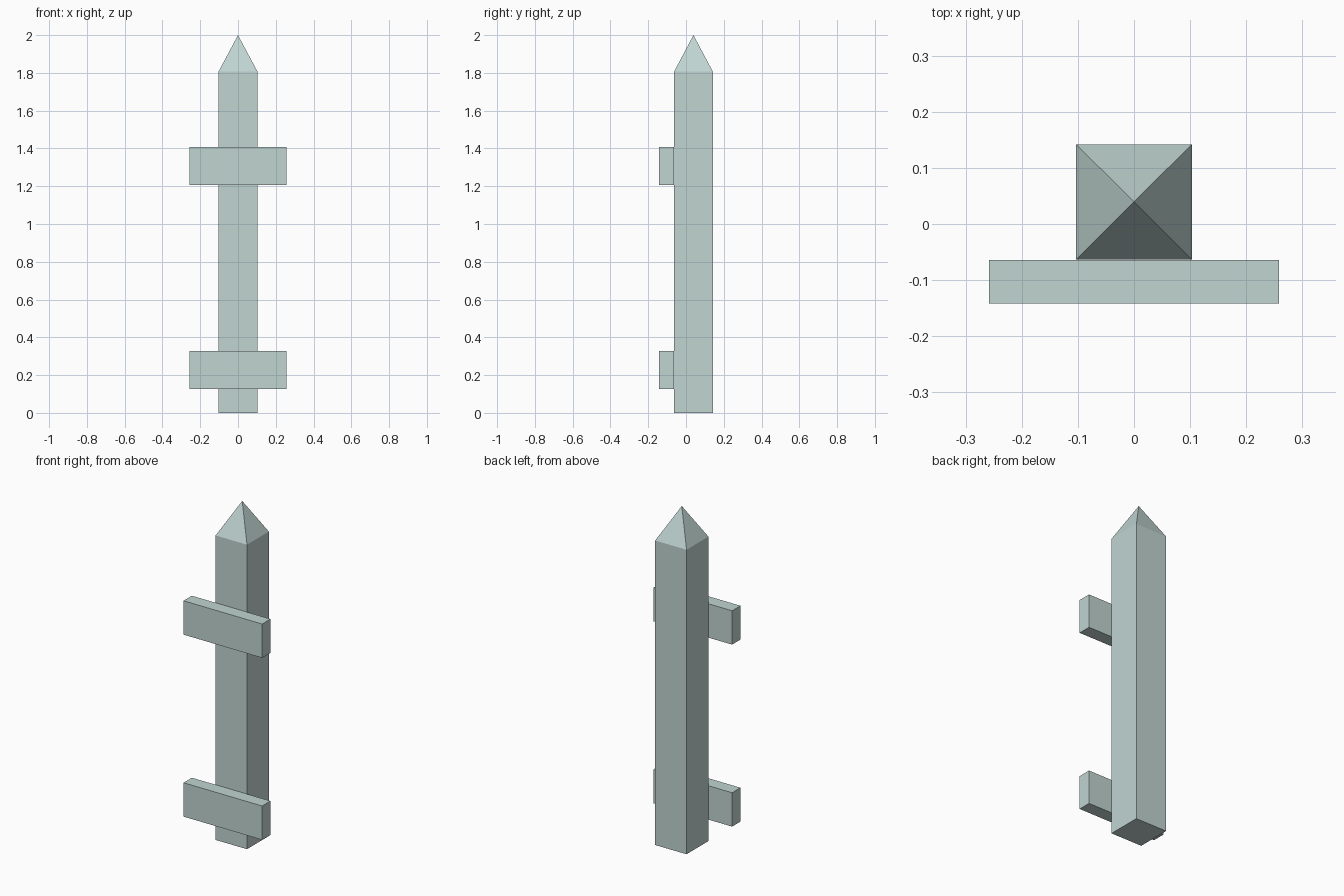
import bpy
import bmesh

if "Cube" in bpy.data.objects:
    bpy.data.objects.remove(bpy.data.objects["Cube"])

wood = bpy.data.materials.new("pale grey green")
wood.diffuse_color = (0.53, 0.66, 0.64, 1.0)
wood.use_nodes = True
wood.node_tree.nodes["Principled BSDF"].inputs["Base Color"].default_value = wood.diffuse_color


def box(name, x, y, z):
    """Flat-faced box from (min, max) ranges; returns the object."""
    bm = bmesh.new()
    bmesh.ops.create_cube(bm, size=1)
    for v in bm.verts:
        for i, (lo, hi) in enumerate((x, y, z)):
            v.co[i] = hi if v.co[i] > 0 else lo
    mesh = bpy.data.meshes.new(name)
    bm.to_mesh(mesh)
    bm.free()
    mesh.materials.append(wood)
    obj = bpy.data.objects.new(name, mesh)
    bpy.context.collection.objects.link(obj)
    return obj


# Square post, its top face poked up into a pyramid point
post = box("post", (-0.103, 0.103), (-0.063, 0.142), (0, 1.807))
bm = bmesh.new()
bm.from_mesh(post.data)
top = [f for f in bm.faces if f.calc_center_median().z > 1.8]
tip = bmesh.ops.poke(bm, faces=top)["verts"][0]
tip.co.z = 2.0
bm.normal_update()
bm.to_mesh(post.data)
bm.free()

# Two cross rails fixed to the front of the post
for name, bottom in (("lower_rail", 0.127), ("upper_rail", 1.207)):
    box(name, (-0.258, 0.258), (-0.142, -0.064), (bottom, bottom + 0.201))
